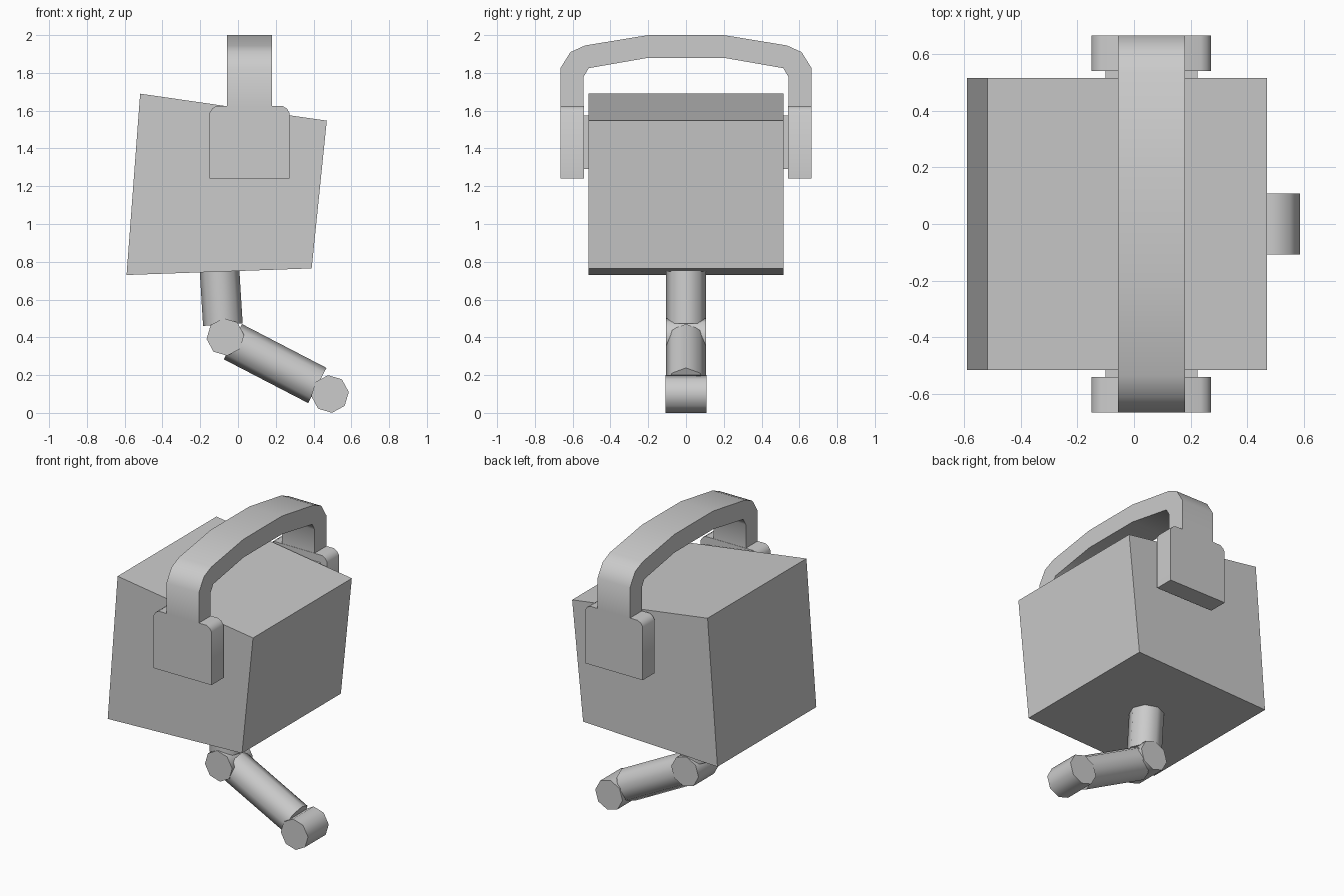
import bpy, bmesh, math
from mathutils import Vector

if "Cube" in bpy.data.objects:
    bpy.data.objects.remove(bpy.data.objects["Cube"])


def finish(bm, name, angle=None):
    bmesh.ops.recalc_face_normals(bm, faces=bm.faces)
    mesh = bpy.data.meshes.new(name)
    bm.to_mesh(mesh)
    bm.free()
    ob = bpy.data.objects.new(name, mesh)
    bpy.context.collection.objects.link(ob)
    if angle:
        bpy.ops.object.select_all(action='DESELECT')
        ob.select_set(True)
        bpy.context.view_layer.objects.active = ob
        bpy.ops.object.shade_smooth_by_angle(angle=math.radians(angle))
    return ob


def prism(name, pts, axis, lo, hi, angle=None):
    """Extrude a profile: (x, z) points along 'y', or (y, z) points along 'x'."""
    bm = bmesh.new()
    put = (lambda p: (p[0], lo, p[1])) if axis == 'y' else (lambda p: (lo, p[0], p[1]))
    face = bm.faces.new([bm.verts.new(put(p)) for p in pts])
    new = bmesh.ops.extrude_face_region(bm, geom=[face])["geom"]
    vec = Vector((0, hi - lo, 0)) if axis == 'y' else Vector((hi - lo, 0, 0))
    bmesh.ops.translate(bm, vec=vec, verts=[v for v in new if isinstance(v, bmesh.types.BMVert)])
    return finish(bm, name, angle)


def rod(name, a, b, r):
    """Eight-sided cylinder between two (x, z) points at y = 0."""
    a, b = Vector((a[0], 0, a[1])), Vector((b[0], 0, b[1]))
    d = b - a
    bm = bmesh.new()
    bmesh.ops.create_cone(bm, cap_ends=True, segments=8, radius1=r, radius2=r, depth=d.length)
    ob = finish(bm, name, 50)
    ob.rotation_euler = (0, math.atan2(d.x, d.z), 0)
    ob.location = (a + b) / 2


def octagon(cx, cz, r, phase):
    return [(cx + r * math.cos(math.radians(phase + 45 * i)),
             cz + r * math.sin(math.radians(phase + 45 * i))) for i in range(8)]


# Skewed box body
prism("body", [(-0.59, 0.73), (0.39, 0.765), (0.47, 1.547), (-0.518, 1.69)], 'y', -0.515, 0.515)

# Arched handle band
outer = [(0.665, 1.625), (0.665, 1.825), (0.612, 1.91), (0.535, 1.945), (0.2, 2.0)]
inner = [(0.2, 1.88), (0.515, 1.825), (0.542, 1.78), (0.542, 1.625)]
mirror = lambda pts: [(-y, z) for y, z in reversed(pts)]
prism("handle", outer + mirror(outer) + mirror(inner) + inner, 'x', -0.057, 0.18, 50)

# Side pads and the spacers behind them
pad = [(-0.15, 1.24), (0.272, 1.24), (0.272, 1.59), (0.258, 1.612), (0.235, 1.625),
       (-0.113, 1.625), (-0.136, 1.612), (-0.15, 1.59)]
spacer = [(-0.1, 1.29), (0.225, 1.29), (0.225, 1.575), (-0.1, 1.575)]
for side, s in (("front", -1), ("back", 1)):
    prism(side + "_pad", pad, 'y', s * 0.54, s * 0.665, 50)
    prism(side + "_spacer", spacer, 'y', s * 0.505, s * 0.545)

# Jointed crank below the body
rod("upper_rod", (-0.11, 0.95), (-0.08, 0.467), 0.105)
prism("elbow_joint", octagon(-0.067, 0.402, 0.1, 6), 'y', -0.107, 0.107, 50)
rod("lower_rod", (-0.027, 0.377), (0.42, 0.145), 0.105)
prism("end_knob", octagon(0.487, 0.1, 0.1, 6), 'y', -0.108, 0.108, 50)
